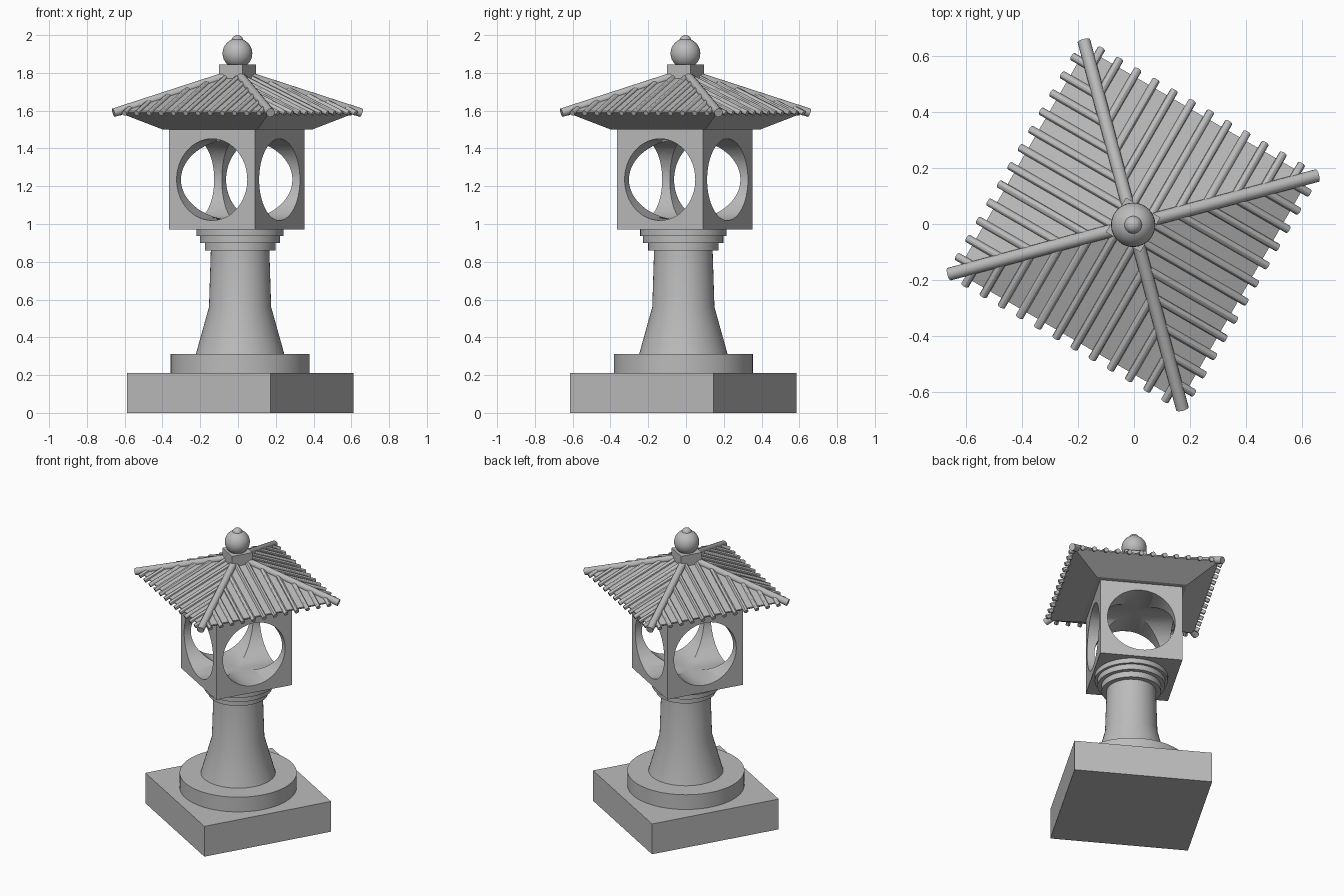
import bpy
import bmesh
from math import radians, cos, sin, pi, sqrt
from mathutils import Vector, Matrix

cube = bpy.data.objects.get("Cube")
if cube:
    bpy.data.objects.remove(cube, do_unlink=True)

stone = bpy.data.materials.new("grey stone")
stone.use_nodes = True
GREY = (0.5, 0.5, 0.5, 1)
stone.diffuse_color = GREY
stone.node_tree.nodes["Principled BSDF"].inputs["Base Color"].default_value = GREY

TURN = Matrix.Rotation(radians(-30), 4, 'Z')
BASE = Vector((0.011, -0.014, 0))      # lower half axis
HOUSE = Vector((-0.007, -0.007, 0))    # lamp house axis
ROOF = Vector((-0.003, -0.003, 0))     # roof axis


def finish(name, bm, centre, smooth=True):
    """Turn a bmesh into a stone object standing on the given axis."""
    bmesh.ops.recalc_face_normals(bm, faces=bm.faces)
    mesh = bpy.data.meshes.new(name)
    bm.to_mesh(mesh)
    bm.free()
    obj = bpy.data.objects.new(name, mesh)
    bpy.context.collection.objects.link(obj)
    mesh.materials.append(stone)
    obj.matrix_world = Matrix.Translation(centre) @ TURN
    if smooth:
        bpy.ops.object.select_all(action='DESELECT')
        obj.select_set(True)
        bpy.context.view_layer.objects.active = obj
        bpy.ops.object.shade_smooth_by_angle(angle=radians(30))
    return obj


def stack(name, profile, sides, centre, smooth=True):
    """Loft regular rings from (radius, height) pairs and cap both ends."""
    bm = bmesh.new()
    rings = []
    for r, z in profile:
        angles = [2 * pi * (i + 0.5) / sides for i in range(sides)]
        rings.append([bm.verts.new((r * cos(a), r * sin(a), z)) for a in angles])
    for low, high in zip(rings, rings[1:]):
        for i in range(sides):
            j = (i + 1) % sides
            bm.faces.new((low[i], low[j], high[j], high[i]))
    bm.faces.new(rings[0])
    bm.faces.new(rings[-1])
    return finish(name, bm, centre, smooth)


def square(name, profile, centre):
    """Square stack from (half width, height) pairs."""
    return stack(name, [(h * sqrt(2), z) for h, z in profile], 4, centre, False)


def add_rod(bm, start, end, radius, sides=12):
    start, end = Vector(start), Vector(end)
    axis = end - start
    matrix = (Matrix.Translation((start + end) / 2)
              @ axis.to_track_quat('Z', 'Y').to_matrix().to_4x4())
    bmesh.ops.create_cone(bm, cap_ends=True, segments=sides, radius1=radius,
                          radius2=radius, depth=axis.length, matrix=matrix)


def ball(name, radius, z):
    bm = bmesh.new()
    bmesh.ops.create_uvsphere(bm, u_segments=32, v_segments=16, radius=radius,
                              matrix=Matrix.Translation((0, 0, z)))
    return finish(name, bm, ROOF)


# Pedestal and column
square("base_slab", [(0.439, 0), (0.439, 0.21)], BASE)
stack("base_disc", [(0.368, 0.21), (0.368, 0.312)], 64, BASE)
stack("column", [(0.235, 0.31), (0.165, 0.56), (0.155, 0.87)], 48, BASE)
stack("column_collar", [(0.187, 0.86), (0.187, 0.9), (0.213, 0.9), (0.213, 0.937),
                        (0.23, 0.937), (0.23, 0.972)], 48, BASE)

# Lamp house, with round openings bored straight through both ways
house = square("lamp_house", [(0.262, 0.97), (0.262, 1.505)], HOUSE)
for k, way in enumerate((Vector((1, 0, 0)), Vector((0, 1, 0)))):
    bm = bmesh.new()
    middle = Vector((0, 0, 1.235))
    add_rod(bm, middle - way * 0.5, middle + way * 0.5, 0.216, 64)
    cutter = finish(f"opening_cutter_{k + 1}", bm, HOUSE, False)
    cutter.hide_render = True
    cutter.hide_viewport = True
    bore = house.modifiers.new(f"opening_{k + 1}", 'BOOLEAN')
    bore.operation = 'DIFFERENCE'
    bore.solver = 'EXACT'
    bore.object = cutter

# Bake the openings, then drop the cutters
bpy.context.view_layer.update()
depsgraph = bpy.context.evaluated_depsgraph_get()
bored = bpy.data.meshes.new_from_object(house.evaluated_get(depsgraph))
house.modifiers.clear()
house.data = bored
for obj in [o for o in bpy.data.objects if o.name.startswith("opening_cutter")]:
    bpy.data.objects.remove(obj, do_unlink=True)
bpy.ops.object.select_all(action='DESELECT')
house.select_set(True)
bpy.context.view_layer.objects.active = house
bpy.ops.object.shade_smooth_by_angle(angle=radians(30))

# Roof: sloping soffit below, pyramid above
EAVE, EAVE_Z, APEX_Z = 0.46, 1.598, 1.802


def slope(d):
    return APEX_Z - (APEX_Z - EAVE_Z) * d / EAVE


square("roof", [(0.289, 1.5), (EAVE, EAVE_Z - 0.008), (EAVE, EAVE_Z),
                (0.02, slope(0.02))], ROOF)

# Round tiles on each slope, running up to the hips
TILES, SPACING, TILE_END = 12, 0.0748, 0.486
tiles = bmesh.new()
hips = bmesh.new()
for side in range(4):
    quarter = Matrix.Rotation(side * pi / 2, 4, 'Z')
    for i in range(TILES):
        t = (i - (TILES - 1) / 2) * SPACING
        add_rod(tiles, quarter @ Vector((TILE_END, t, slope(TILE_END))),
                quarter @ Vector((abs(t), t, slope(abs(t)))), 0.0145)
    add_rod(hips, quarter @ Vector((0.48, 0.48, slope(0.48))),
            quarter @ Vector((0.02, 0.02, slope(0.02))), 0.023, 16)
finish("roof_tiles", tiles, ROOF)
finish("hip_ridges", hips, ROOF)

# Finial
square("finial_block", [(0.071, 1.77), (0.071, 1.845)], ROOF)
ball("finial_ball", 0.079, 1.903)
ball("finial_tip", 0.032, 1.968)
